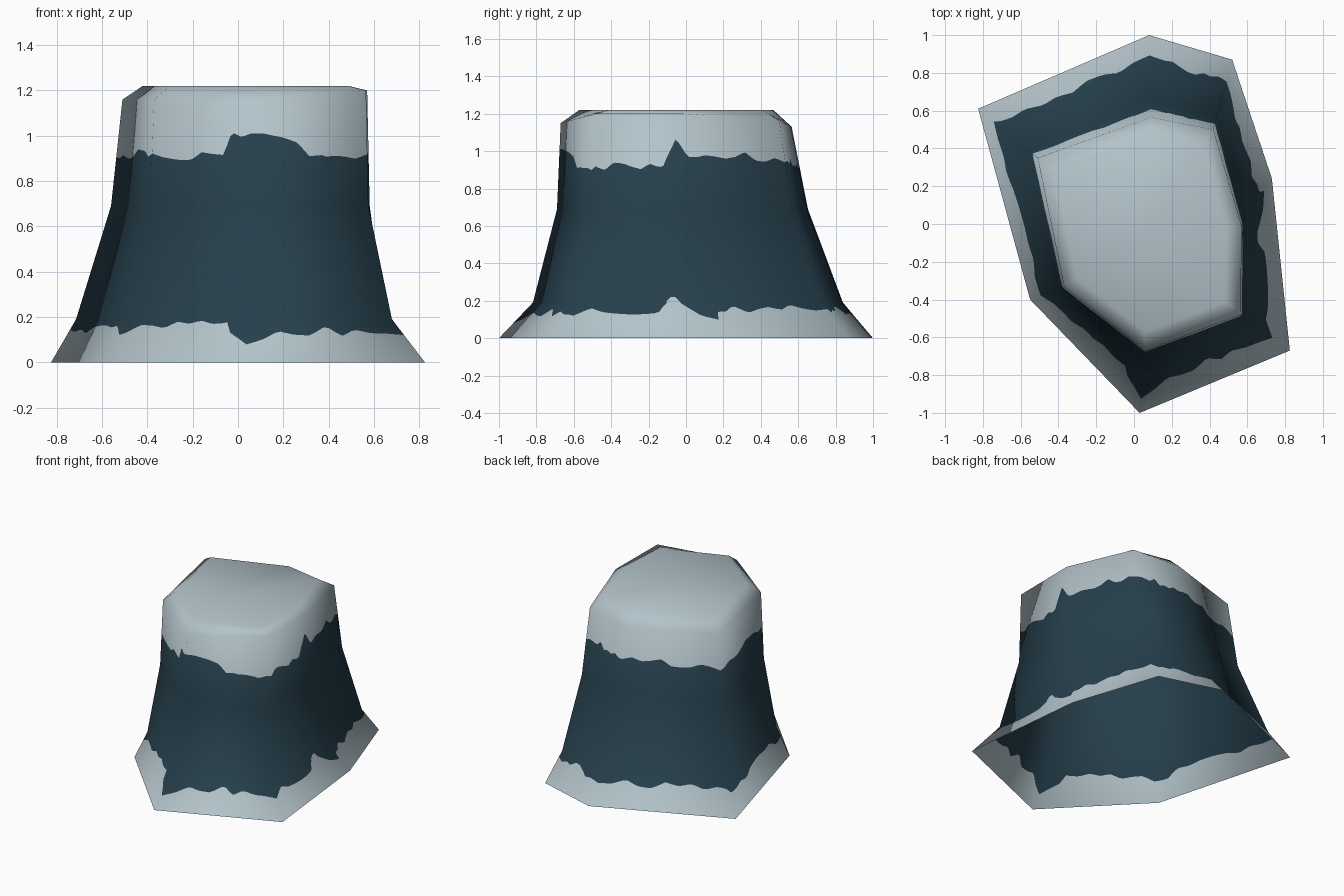
import bpy, bmesh, random
from mathutils import Vector

if "Cube" in bpy.data.objects:
    bpy.data.objects.remove(bpy.data.objects["Cube"])

random.seed(4)
COLS = 28  # columns per side, for the ragged paint edges


def material(name, rgb):
    m = bpy.data.materials.new(name)
    m.diffuse_color = (*rgb, 1)
    m.use_nodes = True
    m.node_tree.nodes["Principled BSDF"].inputs["Base Color"].default_value = m.diffuse_color
    return m


# Seven corners, counter-clockwise from the back left:
# base xy, rim xy, rim height, inward fraction at the two middle rings
CORNERS = [
    (-.825, .61, -.51, .35, 1.16, .35, .84),
    (-.55, -.40, -.37, -.33, 1.16, .45, .90),
    (.03, -1.0, .06, -.67, 1.15, .55, .94),
    (.825, -.67, .565, -.48, 1.20, .56, .96),
    (.73, .24, .57, -.01, 1.20, .50, .93),
    (.52, .87, .42, .50, 1.16, .38, .82),
    (.08, 1.0, .09, .565, 1.13, .37, .80),
]
N = len(CORNERS)
Z1, Z2, TOP = .19, .69, 1.22
MID = Vector((.05, -.05, 0))

# Cage rings per corner, from the base up to the flat top
cage = []
for bx, by, rx, ry, rz, f1, f2 in CORNERS:
    b, r = Vector((bx, by, 0)), Vector((rx, ry, 0))
    up = Vector((0, 0, 1))
    inner = MID + (r - MID) * .84
    cage.append([b, b.lerp(r, f1) + up * Z1, b.lerp(r, f2) + up * Z2,
                 r + up * rz, inner + up * TOP])

# Smooth normals of the coarse cage
bm = bmesh.new()
grid = [[bm.verts.new(p) for p in col] for col in cage]
for i in range(N):
    a, b = grid[i], grid[(i + 1) % N]
    for k in range(4):
        bm.faces.new((a[k], b[k], b[k + 1], a[k + 1]))
bm.faces.new([c[4] for c in grid])
bm.normal_update()
norms = [[v.normal.copy() for v in col] for col in grid]
bm.free()

# Paint edge heights around the wall: (side position, height)
HI = [(0, .92), (1, .92), (1.72, .90), (1.8, 1.0), (2.0, 1.02), (2.25, .98),
      (2.65, .90), (3, .92), (3.75, .91), (3.9, 1.05), (4.03, .97),
      (4.6, .98), (5, .95), (6, .92), (7, .92)]
LO = [(0, .15), (1, .14), (1.6, .17), (1.84, .19), (1.86, .13), (2, .095),
      (2.4, .14), (2.52, .18), (2.6, .13), (3.6, .15), (3.74, .23),
      (3.9, .14), (4, .10), (4.04, .15), (5, .16), (6, .14), (7, .15)]


def sample(knots, s):
    for (s0, h0), (s1, h1) in zip(knots, knots[1:]):
        if s <= s1:
            return h0 + (h1 - h0) * (s - s0) / (s1 - s0)
    return knots[-1][1]


def jag_knots(amount):
    n = N * 10
    return [(i * N / n, random.uniform(-amount, amount)) for i in range(n + 1)]


jag_hi, jag_lo = jag_knots(.025), jag_knots(.022)

# Fine columns that follow the cage and carry the paint edges
bm = bmesh.new()
normals, columns, lows = [], [], []
for c in range(N * COLS):
    s = c / COLS
    i, t = c // COLS, (c % COLS) / COLS
    j = (i + 1) % N
    pts = [p.lerp(q, t) for p, q in zip(cage[i], cage[j])]
    nrm = [p.lerp(q, t) for p, q in zip(norms[i], norms[j])]
    hi = sample(HI, s) + sample(jag_hi, s)
    lo = sample(LO, s) + sample(jag_lo, s)

    def at(z):
        k = 0 if z <= Z1 else 1 if z <= Z2 else 2
        f = (z - pts[k].z) / (pts[k + 1].z - pts[k].z)
        return pts[k].lerp(pts[k + 1], f), nrm[k].lerp(nrm[k + 1], f)

    rows = [at(z) for z in (0, min(lo, Z1 - .001), max(lo, Z1 + .001),
                            .45, Z2, hi)]
    rows += [(pts[3], nrm[3]), (pts[4], nrm[4])]
    col = []
    for p, n in rows:
        col.append(bm.verts.new(p))
        normals.append(n.normalized())
    columns.append(col)
    lows.append(lo)

# Wall: pale foot, dark middle band, pale crown; the bottom stays open
for c, a in enumerate(columns):
    d = (c + 1) % len(columns)
    b = columns[d]
    for k in range(7):
        f = bm.faces.new((a[k], b[k], b[k + 1], a[k + 1]))
        low_paint = (lows[c] + lows[d]) / 2 < Z1
        f.material_index = int(2 <= k <= 4 or (k == 1 and low_paint))

# Flat top
centre = bm.verts.new(MID + Vector((0, 0, TOP)))
normals.append(Vector((0, 0, 1)))
for c, a in enumerate(columns):
    bm.faces.new((a[7], columns[(c + 1) % len(columns)][7], centre))
for f in bm.faces:
    f.smooth = True

mesh = bpy.data.meshes.new("flared_rock_stump")
bm.to_mesh(mesh)
bm.free()
mesh.materials.append(material("pale blue grey", (.45, .55, .59)))
mesh.materials.append(material("dark teal", (.019, .050, .072)))
mesh.normals_split_custom_set_from_vertices(normals)
obj = bpy.data.objects.new("flared_rock_stump", mesh)
bpy.context.collection.objects.link(obj)
